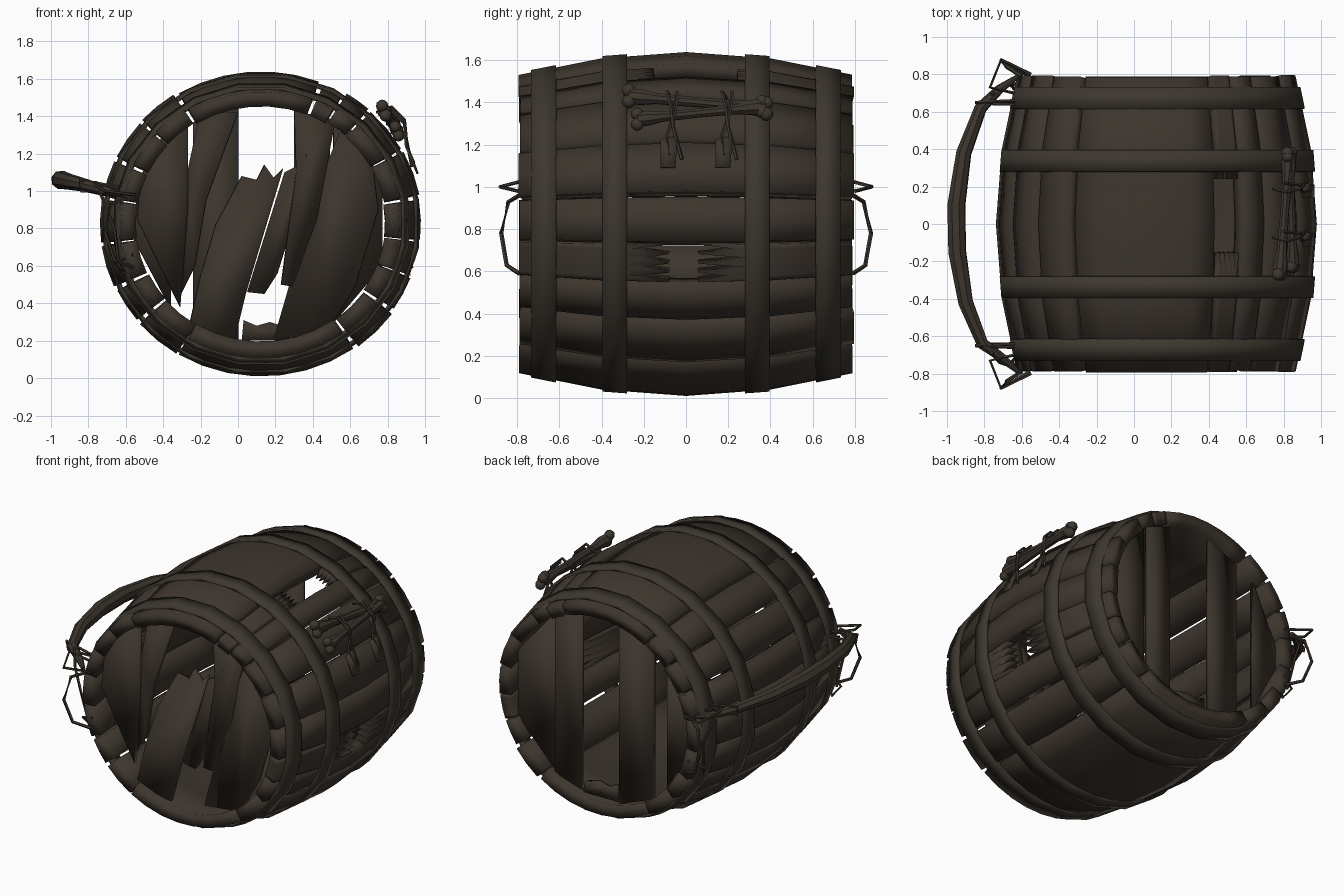
import bpy, bmesh, math, random
from mathutils import Vector

if "Cube" in bpy.data.objects:
    bpy.data.objects.remove(bpy.data.objects["Cube"])

random.seed(4)
CX, CZ = 0.125, 0.825


def material(name, rgb):
    m = bpy.data.materials.new(name)
    m.diffuse_color = (*rgb, 1)
    m.use_nodes = True
    m.node_tree.nodes["Principled BSDF"].inputs["Base Color"].default_value = m.diffuse_color
    return m


WOOD = material("dark_wood", (0.047, 0.036, 0.027))
IRON = material("dull_iron", (0.046, 0.038, 0.028))
BONE = material("dark_bone", (0.047, 0.037, 0.028))


def make(name, bm, mat, thick=0, offset=-1):
    me = bpy.data.meshes.new(name)
    bm.to_mesh(me)
    bm.free()
    ob = bpy.data.objects.new(name, me)
    bpy.context.collection.objects.link(ob)
    me.materials.append(mat)
    if thick:
        mod = ob.modifiers.new("thickness", 'SOLIDIFY')
        mod.thickness, mod.offset = thick, offset
    bpy.ops.object.select_all(action='DESELECT')
    ob.select_set(True)
    bpy.context.view_layer.objects.active = ob
    bpy.ops.object.shade_smooth_by_angle(angle=math.radians(32))
    return ob


def radius(y):
    # bulging barrel profile
    y = abs(y)
    return 0.82 - 0.075 * y if y < 0.4 else 0.79 - 0.2 * (y - 0.4)


def shell(a, y, dr=0):
    r = radius(y) + dr
    return Vector((CX + r * 1.05 * math.cos(a), y, CZ + r * math.sin(a)))


def patch(name, angles, rows, mat, thick, dr, closed=False):
    # rows[i] holds the y stations for angle i
    bm = bmesh.new()
    g = [[bm.verts.new(shell(a, y, dr)) for y in ys] for a, ys in zip(angles, rows)]
    n = len(g)
    for i in range(n if closed else n - 1):
        p, q = g[i], g[(i + 1) % n]
        for j in range(len(p) - 1):
            bm.faces.new((p[j], q[j], q[j + 1], p[j + 1]))
    bm.normal_update()
    f = next(iter(bm.faces))
    c = f.calc_center_median()
    if f.normal.dot(c - Vector((CX, c.y, CZ))) < 0:
        bmesh.ops.reverse_faces(bm, faces=bm.faces)
    return make(name, bm, mat, thick)


def stave(a0, a1, y0=-0.79, y1=0.79, jag0=0, jag1=0):
    # one curved plank, optionally splintered at either end
    n = 8 if jag0 or jag1 else max(2, round((a1 - a0) / 9))
    angles = [math.radians(a0 + (a1 - a0) * i / n) for i in range(n + 1)]
    e0, e1 = random.uniform(-.006, .006), random.uniform(-.006, .006)
    rows = []
    for i in range(n + 1):
        s = (i % 2) * random.uniform(0.6, 1)
        b, e = y0 + e0 + jag0 * s, y1 + e1 - jag1 * s
        rows.append([b] + [y for y in (-0.4, 0, 0.4) if b + .03 < y < e - .03
                           and y0 + jag0 < y < y1 - jag1] + [e])
    patch("stave", angles, rows, WOOD, 0.08, random.uniform(-0.008, 0.004))


# whole staves around the barrel
for a0, a1 in ((69, 121), (123, 137.5), (139, 154), (156, 169.5), (171, 187),
               (188.5, 204), (206, 219), (221, 238), (239, 305), (307, 324),
               (326, 339), (354, 369), (11, 28), (29.5, 47), (48.5, 58)):
    stave(a0, a1)
# broken staves on the right side and upper right
stave(340, 353, y1=-0.08, jag1=0.2)
stave(340, 353, y0=0.06, jag0=0.24)
stave(59, 67, y1=-0.15, jag1=0.1)
stave(59, 67, y0=0.25, jag0=0.1)

# iron hoops
for y in (-0.675, -0.338, 0.338, 0.675):
    angles = [math.tau * (i + 0.5) / 20 for i in range(20)]
    patch("hoop", angles, [(y - 0.058, y + 0.058)] * 20, IRON, 0.02, 0.014, True)


def board(name, pts, y, thick=0.03, lean=0.0):
    # flat plank outlined in x and z
    bm = bmesh.new()
    mid = sum(p[0] for p in pts) / len(pts)
    bm.faces.new([bm.verts.new((x, y + lean * (x - mid), z)) for x, z in pts])
    make(name, bm, WOOD, thick, 0)


# splintered front head
for k, pts in enumerate((
    [(-.54, .85), (-.31, .38), (-.27, .9), (-.27, 1.38), (-.38, 1.34), (-.52, 1.08)],
    [(-.32, .42), (-.23, .6), (-.17, .95), (.0, 1.42), (-.2, 1.43), (-.27, 1.1)],
    [(-.27, .24), (-.02, .2), (.04, .45), (.24, 1.12), (.19, 1.07), (.14, 1.14),
     (.1, 1.06), (.02, 1.08), (-.12, .82), (-.2, .55)],
    [(.05, .46), (.14, .45), (.21, .56), (.30, .85), (.37, 1.2), (.31, 1.13), (.25, 1.1)],
    [(.23, .5), (.29, .49), (.42, .85), (.52, 1.38), (.30, 1.43), (.31, 1.1)],
    [(.19, .2), (.48, .25), (.63, .5), (.75, .9), (.72, 1.15), (.57, 1.38), (.42, 1.0)],
)):
    board("front_head_board", pts, -0.68 + 0.018 * (k % 2), lean=0.12 * (-1) ** k)

# upright back head boards with a missing one
for x0, x1 in ((-.56, -.36), (-.24, 0), (.3, .49), (.51, .77)):
    h = [math.sqrt(max(0, 1 - ((x - CX) / 0.69) ** 2)) * 0.64 for x in (x0, x1)]
    board("back_head_board", [(x0, CZ - h[0]), (x1, CZ - h[1]), (x1, CZ + h[1]),
                              (x0, CZ + h[0])], 0.70, lean=0.1)
board("back_head_stub", [(.02, .2), (.28, .2), (.27, .27), (.17, .3), (.1, .28), (.03, .31)], 0.70)


def tube(name, pts, radii, mat, sides=8):
    # round rod swept along points
    bm = bmesh.new()
    pts = [Vector(p) for p in pts]
    rings = []
    for i, p in enumerate(pts):
        t = (pts[min(i + 1, len(pts) - 1)] - pts[max(i - 1, 0)]).normalized()
        u = t.cross(Vector((0.3, 0.2, 1))).normalized()
        v = t.cross(u)
        rings.append([bm.verts.new(p + radii[i] * (math.cos(w) * u + math.sin(w) * v))
                      for w in (math.tau * k / sides for k in range(sides))])
    for p, q in zip(rings, rings[1:]):
        for k in range(sides):
            bm.faces.new((p[k], p[(k + 1) % sides], q[(k + 1) % sides], q[k]))
    bm.faces.new(rings[0])
    bm.faces.new(rings[-1])
    bmesh.ops.recalc_face_normals(bm, faces=bm.faces)
    make(name, bm, mat)


def rope(pts, r=0.009):
    tube("rope", pts, [r] * len(pts), IRON, 5)


def bone(a, b, r):
    # shaft with flared ends and paired knuckles
    a, b = Vector(a), Vector(b)
    ts, rs = (0, .08, .2, .5, .8, .92, 1), (1.1, 1.25, .85, .75, .85, 1.25, 1.1)
    tube("bone_shaft", [a.lerp(b, t) for t in ts], [r * s for s in rs], BONE)
    for p in (a, b):
        for s in (-1, 1):
            bm = bmesh.new()
            bmesh.ops.create_icosphere(bm, subdivisions=2, radius=r * 1.05)
            bmesh.ops.translate(bm, verts=bm.verts, vec=p + Vector((-.3, 0, .8)) * s * r)
            make("bone_knuckle", bm, BONE)


# crossed bones tied to the right side
bone((.78, -.27, 1.43), (.83, .38, 1.37), 0.032)
bone((.85, -.23, 1.32), (.83, .36, 1.38), 0.030)
for y in (-.07, .19):
    rope([(.74, y, 1.42), (.82, y - .02, 1.45), (.89, y, 1.38), (.90, y + .01, 1.28),
          (.93, y + .05, 1.13)])
    rope([(.80, y + .03, 1.45), (.89, y + .02, 1.36), (.90, y - .02, 1.24), (.94, y - .01, 1.15)])
    # torn tabs below the ties
    bm = bmesh.new()
    bm.faces.new([bm.verts.new(p) for p in ((.90, y - .05, 1.22), (.90, y + .03, 1.24),
                                            (.955, y + .02, 1.09), (.955, y - .05, 1.09))])
    make("torn_tab", bm, WOOD, 0.012)

# bowed bone handle on the left side
tube("bone_handle",
     [(-.62, -.79, .98), (-.70, -.72, 1.0), (-.81, -.64, 1.03), (-.90, -.42, 1.05), (-.945, -.15, 1.06),
      (-.95, .1, 1.06), (-.91, .38, 1.05), (-.82, .62, 1.03), (-.72, .72, 1.0), (-.62, .79, .98)],
     [.012, .025, .034, .042, .05, .05, .042, .034, .025, .012], BONE)

# rope lashings at both handle ends
for s in (-1, 1):
    rope([(-.60, s * .79, .96), (-.68, s * .84, .93), (-.71, s * .875, .78),
          (-.66, s * .85, .63), (-.56, s * .79, .59)], 0.011)
    rope([(-.62, s * .64, 1.0), (-.84, s * .645, 1.0), (-.85, s * .65, 1.06), (-.64, s * .66, 1.02)])
    rope([(-.55, s * .80, .98), (-.71, s * .88, 1.0), (-.77, s * .73, 1.04), (-.64, s * .70, 1.0)])
    rope([(-.76, s * .69, 1.05), (-.72, s * .74, .95), (-.66, s * .76, .80), (-.64, s * .72, .62)])
    rope([(-.56, s * .78, .66), (-.66, s * .74, .62), (-.62, s * .70, .56), (-.52, s * .77, .60)])
